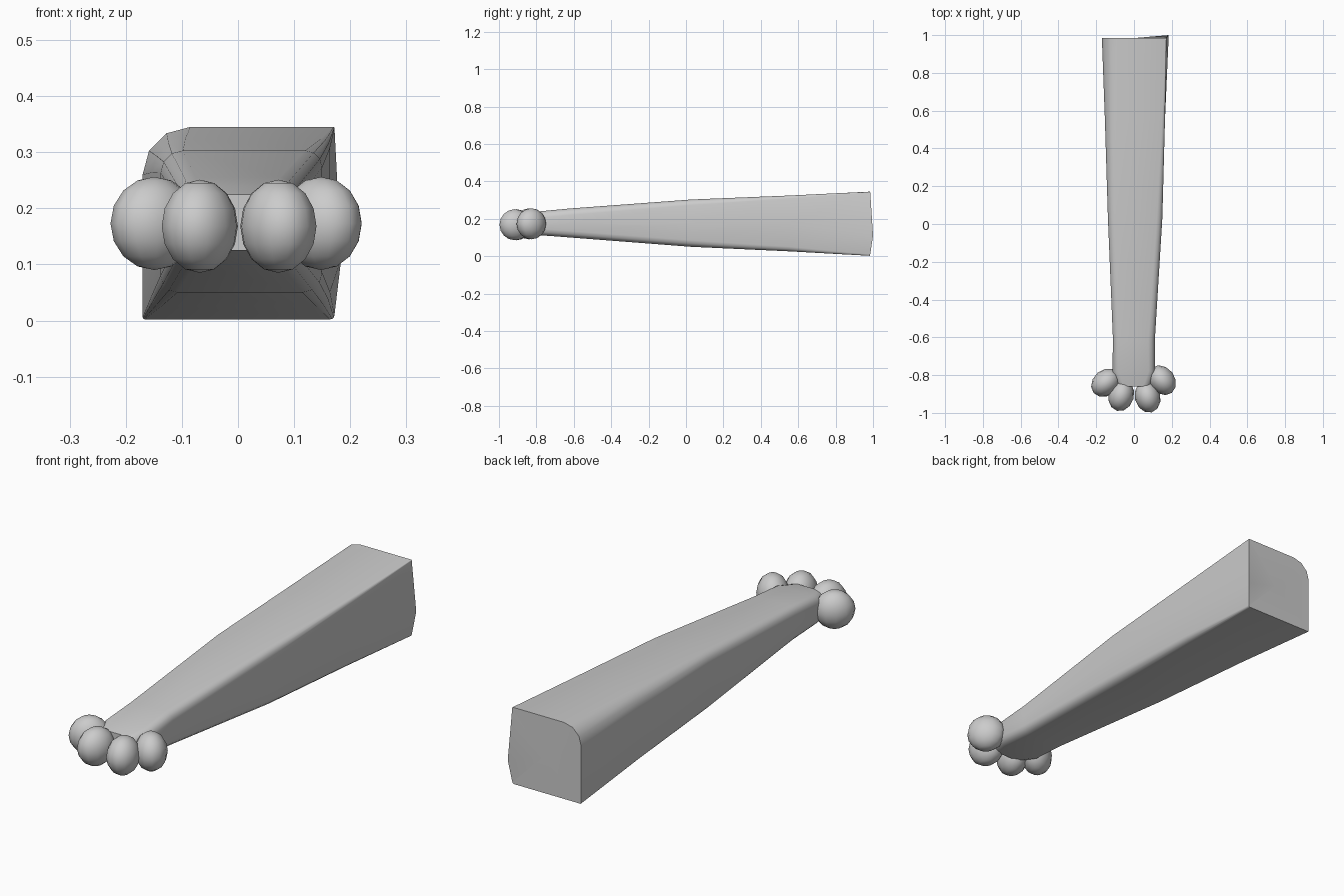
import bpy, bmesh, math

if "Cube" in bpy.data.objects:
    bpy.data.objects.remove(bpy.data.objects["Cube"])


def ring(y, x0, x1, z0, z1, radii, side=None):
    """Rounded-box section, anticlockwise from the lower left; side = extra right edge point."""
    bl, br, tr, tl = radii
    corners = [(x0 + bl, z0 + bl, bl, 180), (x1 - br, z0 + br, br, 270),
               (x1 - tr, z1 - tr, tr, 0), (x0 + tl, z1 - tl, tl, 90)]
    pts = []
    for i, (cx, cz, r, start) in enumerate(corners):
        for step in (0, 30, 60, 90):
            a = math.radians(start + step)
            pts.append((cx + r * math.cos(a), y, cz + r * math.sin(a)))
        if i == 1:
            pts.append(side or (x1, y, (z0 + z1) / 2))
    return pts


# tapering limb, lofted from the toe end to the wide open-arm end
sections = [
    ring(-0.86, -0.085, 0.085, 0.125, 0.225, (0.035,) * 4),
    ring(-0.78, -0.115, 0.112, 0.112, 0.240, (0.035,) * 4),
    ring(-0.62, -0.111, 0.110, 0.100, 0.255, (0.035,) * 4),
    ring(0.03, -0.138, 0.150, 0.050, 0.303, (0.030, 0.035, 0.030, 0.040)),
    ring(0.55, -0.154, 0.164, 0.026, 0.324, (0.018, 0.025, 0.016, 0.060)),
    ring(0.985, -0.170, 0.172, 0.002, 0.345, (0.004, 0.008, 0.003, 0.085),
         (0.184, 1.0, 0.11)),
]
bm = bmesh.new()
loops = [[bm.verts.new(p) for p in s] for s in sections]
n = len(loops[0])
for a, b in zip(loops, loops[1:]):
    for i in range(n):
        j = (i + 1) % n
        bm.faces.new((a[i], a[j], b[j], b[i]))
# front and back caps
for loop in (loops[0], loops[-1]):
    centre = bm.verts.new([sum(v.co[k] for v in loop) / n for k in range(3)])
    for i in range(n):
        bm.faces.new((loop[i], loop[(i + 1) % n], centre))
bmesh.ops.recalc_face_normals(bm, faces=bm.faces)
mesh = bpy.data.meshes.new("limb")
bm.to_mesh(mesh)
bm.free()
limb = bpy.data.objects.new("limb", mesh)
bpy.context.collection.objects.link(limb)
bpy.context.view_layer.objects.active = limb
limb.select_set(True)
bpy.ops.object.shade_smooth_by_angle(angle=math.radians(40))


# four egg-shaped toes fanned around the front end
def toe(name, x, y, z, turn):
    bpy.ops.mesh.primitive_uv_sphere_add(segments=12, ring_count=8, radius=1,
                                         location=(x, y, z),
                                         rotation=(0, 0, math.radians(turn)))
    ob = bpy.context.object
    ob.name = name
    ob.scale = (0.068, 0.085, 0.083)
    bpy.ops.object.shade_smooth()


toe("outer_toe_left", -0.149, -0.840, 0.173, -50)
toe("inner_toe_left", -0.068, -0.907, 0.168, -15)
toe("inner_toe_right", 0.072, -0.915, 0.168, 15)
toe("outer_toe_right", 0.148, -0.827, 0.173, 38)
